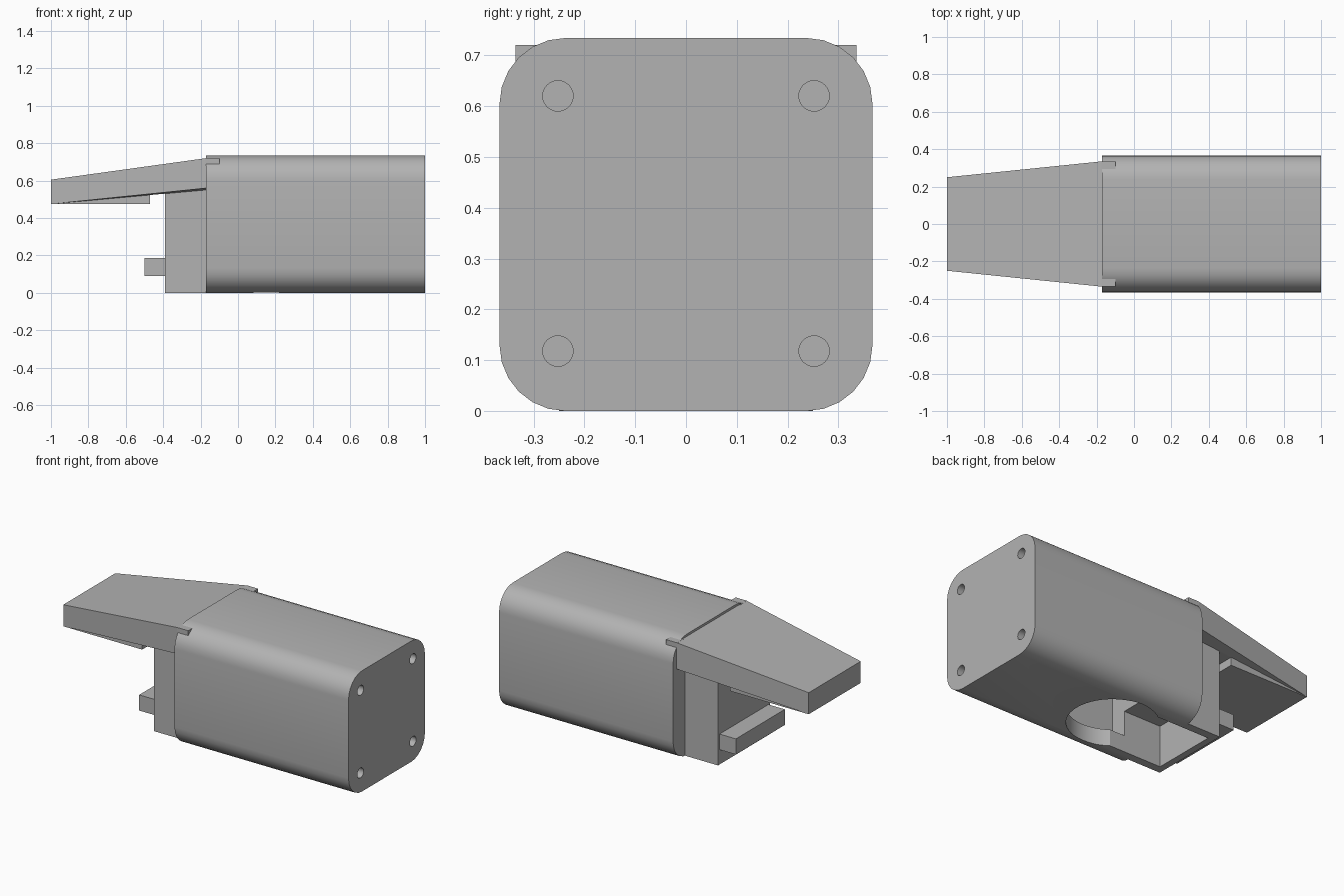
import bpy
import bmesh
from math import cos, sin, pi, radians
from mathutils import Matrix

if "Cube" in bpy.data.objects:
    bpy.data.objects.remove(bpy.data.objects["Cube"])

# One plain grey for everything
grey = bpy.data.materials.new("plain_grey")
grey.use_nodes = True
colour = (0.45, 0.45, 0.45, 1)
grey.diffuse_color = colour
grey.node_tree.nodes["Principled BSDF"].inputs["Base Color"].default_value = colour


def finish(name, bm):
    bmesh.ops.recalc_face_normals(bm, faces=bm.faces)
    mesh = bpy.data.meshes.new(name)
    bm.to_mesh(mesh)
    bm.free()
    mesh.materials.append(grey)
    obj = bpy.data.objects.new(name, mesh)
    bpy.context.collection.objects.link(obj)
    return obj


def box(name, x, y, z):
    bm = bmesh.new()
    bmesh.ops.create_cube(bm, size=1)
    for v in bm.verts:
        for i, (low, high) in enumerate((x, y, z)):
            v.co[i] = low if v.co[i] < 0 else high
    return finish(name, bm)


def cylinder(name, centre, radius, depth, along_x=False, sides=32):
    bm = bmesh.new()
    turn = Matrix.Rotation(pi / 2, 4, "Y") if along_x else Matrix()
    bmesh.ops.create_cone(bm, cap_ends=True, segments=sides, radius1=radius,
                          radius2=radius, depth=depth,
                          matrix=Matrix.Translation(centre) @ turn)
    return finish(name, bm)


def hull(name, points):
    bm = bmesh.new()
    for p in points:
        bm.verts.new(p)
    bmesh.ops.convex_hull(bm, input=bm.verts)
    bmesh.ops.dissolve_limit(bm, angle_limit=radians(0.3), verts=bm.verts, edges=bm.edges)
    return finish(name, bm)


def select_only(obj):
    bpy.ops.object.select_all(action="DESELECT")
    obj.select_set(True)
    bpy.context.view_layer.objects.active = obj


def cut(obj, cutters):
    select_only(obj)
    for cutter in cutters:
        mod = obj.modifiers.new("cut", "BOOLEAN")
        mod.operation = "DIFFERENCE"
        mod.solver = "EXACT"
        mod.object = cutter
        bpy.ops.object.modifier_apply(modifier=mod.name)


# Main housing: a rounded square swept along x
half, radius, steps = 0.367, 0.13, 6
bm = bmesh.new()
ring = []
for corner in range(4):
    mid = pi / 4 + corner * pi / 2
    cy = (half - radius) * (1 if cos(mid) > 0 else -1)
    cz = (half - radius) * (1 if sin(mid) > 0 else -1)
    for s in range(steps + 1):
        a = (corner + s / steps) * pi / 2
        ring.append(bm.verts.new((-0.17, cy + radius * cos(a), half + cz + radius * sin(a))))
face = bm.faces.new(ring)
swept = bmesh.ops.extrude_face_region(bm, geom=[face])
for v in swept["geom"]:
    if isinstance(v, bmesh.types.BMVert):
        v.co.x = 1
housing = finish("housing", bm)

# Front block under the visor
front_block = box("front_block", (-0.39, -0.17), (-0.25, 0.25), (0, 0.56))

# Cutters: inner cavity, round bottom opening, bottom slot, screw holes
cavity = box("cavity_cutter", (-0.1, 0.86), (-0.3, 0.3), (0.1, 0.63))
opening = cylinder("opening_cutter", (0.15, 0, 0), 0.25, 0.3, sides=48)
slot = box("slot_cutter", (-0.35, 0.15), (-0.2, 0.2), (-0.1, 0.25))
holes = [cylinder("screw_hole_cutter", (1, y, z), 0.03, 0.2, True, 24)
         for y in (-0.252, 0.252) for z in (0.118, 0.62)]
cut(housing, [cavity, opening, slot] + holes)
cut(front_block, [slot])
for cutter in [cavity, opening, slot] + holes:
    bpy.data.objects.remove(cutter)

# Cross bar on the front block
box("cross_bar", (-0.5, -0.385), (-0.235, 0.235), (0.09, 0.185))

# Tapered visor with a slightly chamfered underside
visor_points = []
for side in (-1, 1):
    visor_points += [(-0.17, side * 0.335, 0.72), (-0.17, side * 0.335, 0.56),
                     (-0.17, side * 0.25, 0.55), (-1, side * 0.25, 0.605),
                     (-1, side * 0.25, 0.475)]
hull("visor", visor_points)

# Side tabs that grip the housing corners
for side, name in ((1, "left_tab"), (-1, "right_tab")):
    box(name, (-0.175, -0.1), sorted((side * 0.27, side * 0.335)), (0.69, 0.72))

# Wedge under the visor tip
wedge_points = []
for y in (-0.25, 0.25):
    wedge_points += [(-1, y, 0.474), (-1, y, 0.48), (-0.47, y, 0.474), (-0.47, y, 0.54)]
hull("visor_wedge", wedge_points)

select_only(housing)
bpy.ops.object.shade_smooth_by_angle(angle=radians(30))
